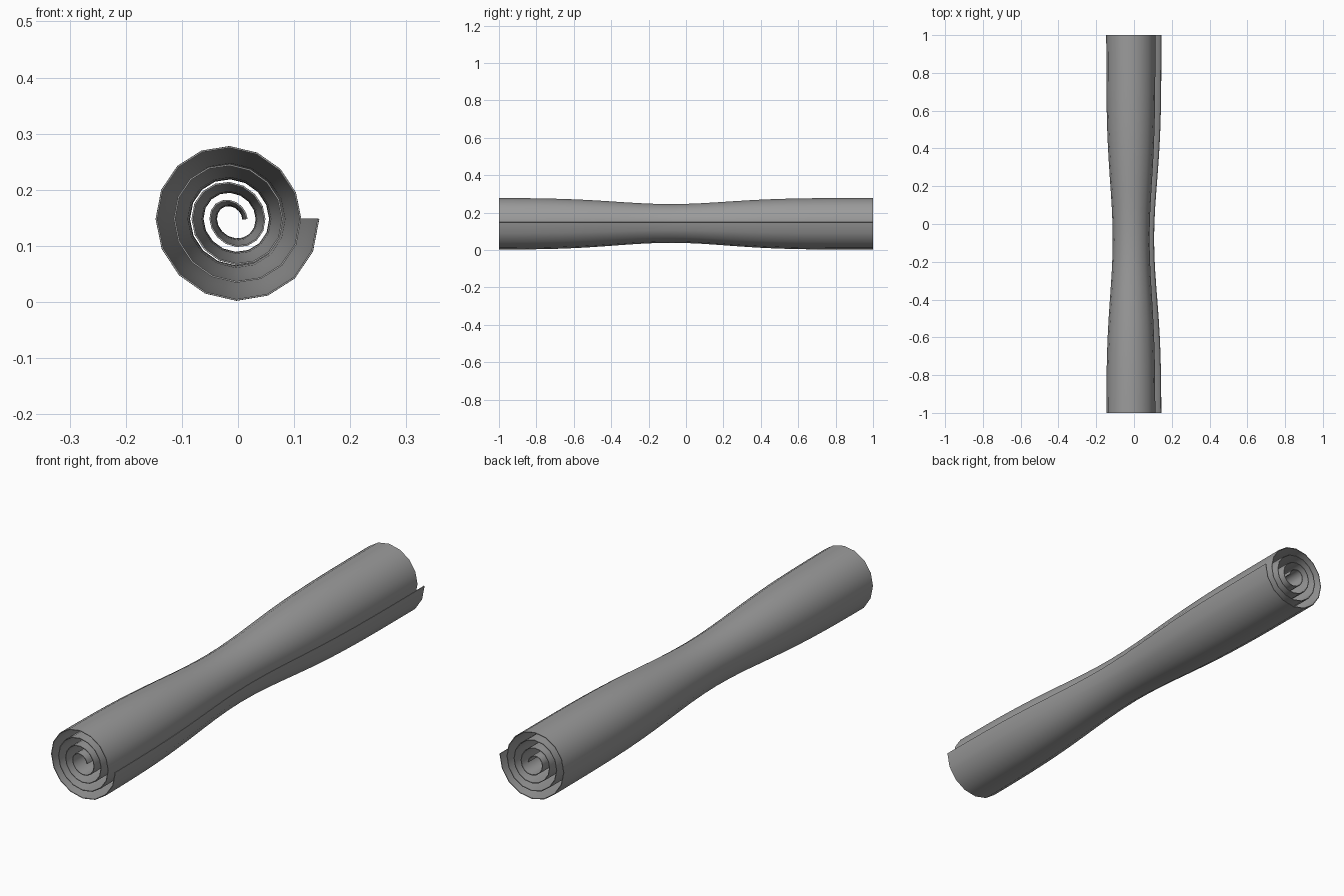
import bpy, bmesh, math

cube = bpy.data.objects.get("Cube")
if cube:
    bpy.data.objects.remove(cube, do_unlink=True)

# Spiral and waist proportions
SIDES, TURNS, RINGS = 16, 4, 24
CX, CZ = -0.009, 0.148
OUTER, PITCH = 0.154, 0.032
SKEW = 0.006


def waist(y):
    """Scale of the roll at position y along its length."""
    return 1 - 0.25 * math.exp(-((y + 0.08) / 0.42) ** 2)


def spiral_point(i, y):
    turn = i / SIDES
    a = -2 * math.pi * turn
    r = OUTER - PITCH * turn
    s = waist(y)
    x = r * math.cos(a) - SKEW * math.sin(a)
    return (CX + s * x, y, CZ + s * r * math.sin(a))


# Grey sheet material
mat = bpy.data.materials.new("grey_sheet")
mat.use_nodes = True
grey = (0.33, 0.33, 0.33, 1)
mat.diffuse_color = grey
mat.node_tree.nodes["Principled BSDF"].inputs["Base Color"].default_value = grey

# Rolled sheet: a spiral section swept along y and pinched at the middle
bm = bmesh.new()
rows = []
for j in range(RINGS + 1):
    y = -1 + 2 * j / RINGS
    rows.append([bm.verts.new(spiral_point(i, y)) for i in range(SIDES * TURNS + 1)])
for low, high in zip(rows, rows[1:]):
    for i in range(SIDES * TURNS):
        bm.faces.new((low[i], high[i], high[i + 1], low[i + 1]))
bm.normal_update()
# Make the faces point away from the roll's axis
face = bm.faces[:][0]
if face.normal.x < 0:
    bmesh.ops.reverse_faces(bm, faces=bm.faces[:])
mesh = bpy.data.meshes.new("rolled_sheet")
bm.to_mesh(mesh)
bm.free()
mesh.materials.append(mat)
roll = bpy.data.objects.new("rolled_sheet", mesh)
bpy.context.collection.objects.link(roll)

# Thin paper thickness, inwards
solid = roll.modifiers.new("thickness", "SOLIDIFY")
solid.thickness = 0.003
solid.offset = -1

bpy.ops.object.select_all(action="DESELECT")
roll.select_set(True)
bpy.context.view_layer.objects.active = roll
bpy.ops.object.modifier_apply(modifier=solid.name)
bpy.ops.object.shade_smooth_by_angle(angle=math.radians(40))
